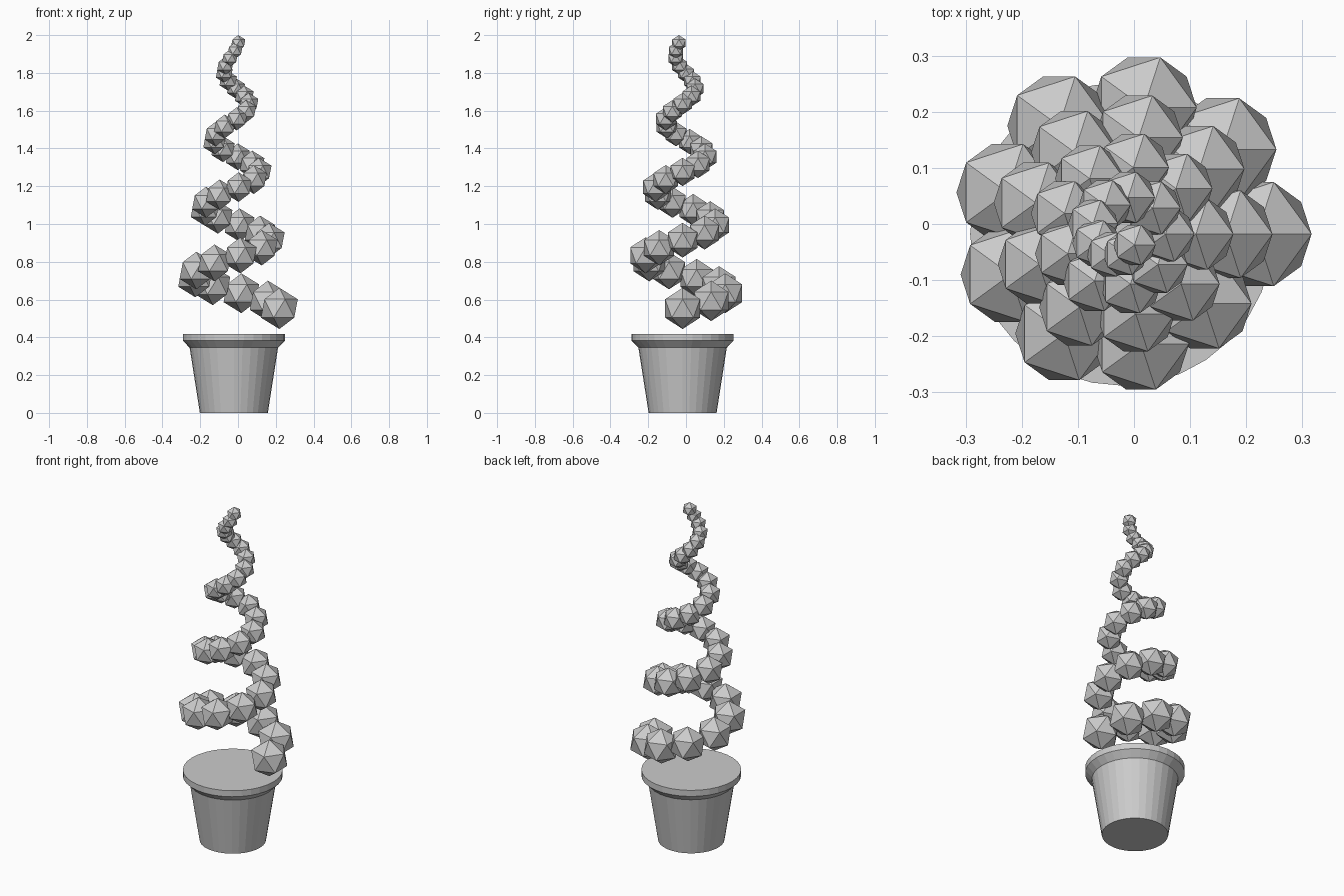
import bpy, bmesh
from math import cos, sin, radians, pi
from mathutils import Matrix, Vector

cube = bpy.data.objects.get("Cube")
if cube:
    bpy.data.objects.remove(cube, do_unlink=True)

grey = bpy.data.materials.new("plain grey")
grey.use_nodes = True
grey.diffuse_color = (0.6, 0.6, 0.6, 1)
grey.node_tree.nodes["Principled BSDF"].inputs["Base Color"].default_value = (0.6, 0.6, 0.6, 1)

AXIS = Vector((-0.022, -0.018, 0))  # shared centre line of pot and spiral


def make_object(name, bm):
    mesh = bpy.data.meshes.new(name)
    bm.to_mesh(mesh)
    bm.free()
    mesh.materials.append(grey)
    obj = bpy.data.objects.new(name, mesh)
    bpy.context.collection.objects.link(obj)
    return obj


def lathe(name, profile, sides):
    """Closed solid from (radius, height) rings, capped at both ends."""
    bm = bmesh.new()
    rings = [[bm.verts.new(AXIS + Vector((r * cos(2 * pi * k / sides),
                                          r * sin(2 * pi * k / sides), z)))
              for k in range(sides)] for r, z in profile]
    for low, high in zip(rings, rings[1:]):
        for k in range(sides):
            n = (k + 1) % sides
            bm.faces.new((low[k], low[n], high[n], high[k]))
    bm.faces.new(rings[0][::-1])
    bm.faces.new(rings[-1])
    return make_object(name, bm)


# Tapered pot with a flared rim and flat top
lathe("pot", [(0.18, 0), (0.234, 0.345), (0.27, 0.382), (0.27, 0.418)], 32)

# Foliage: faceted balls climbing a conical spiral, nine to a turn
COUNT = 36
for i in range(COUNT):
    t = i / (COUNT - 1)
    angle = radians(40 * i)
    reach = 0.241 + (0.03 - 0.241) * t
    size = 0.109 + (0.042 - 0.109) * t
    height = 0.553 + (1.958 - 0.553) * t
    spot = AXIS + Vector((reach * cos(angle), reach * sin(angle), height))
    bm = bmesh.new()
    bmesh.ops.create_icosphere(bm, subdivisions=1, radius=size,
                               matrix=Matrix.Translation(spot))
    make_object(f"leaf_ball_{i + 1}", bm)
